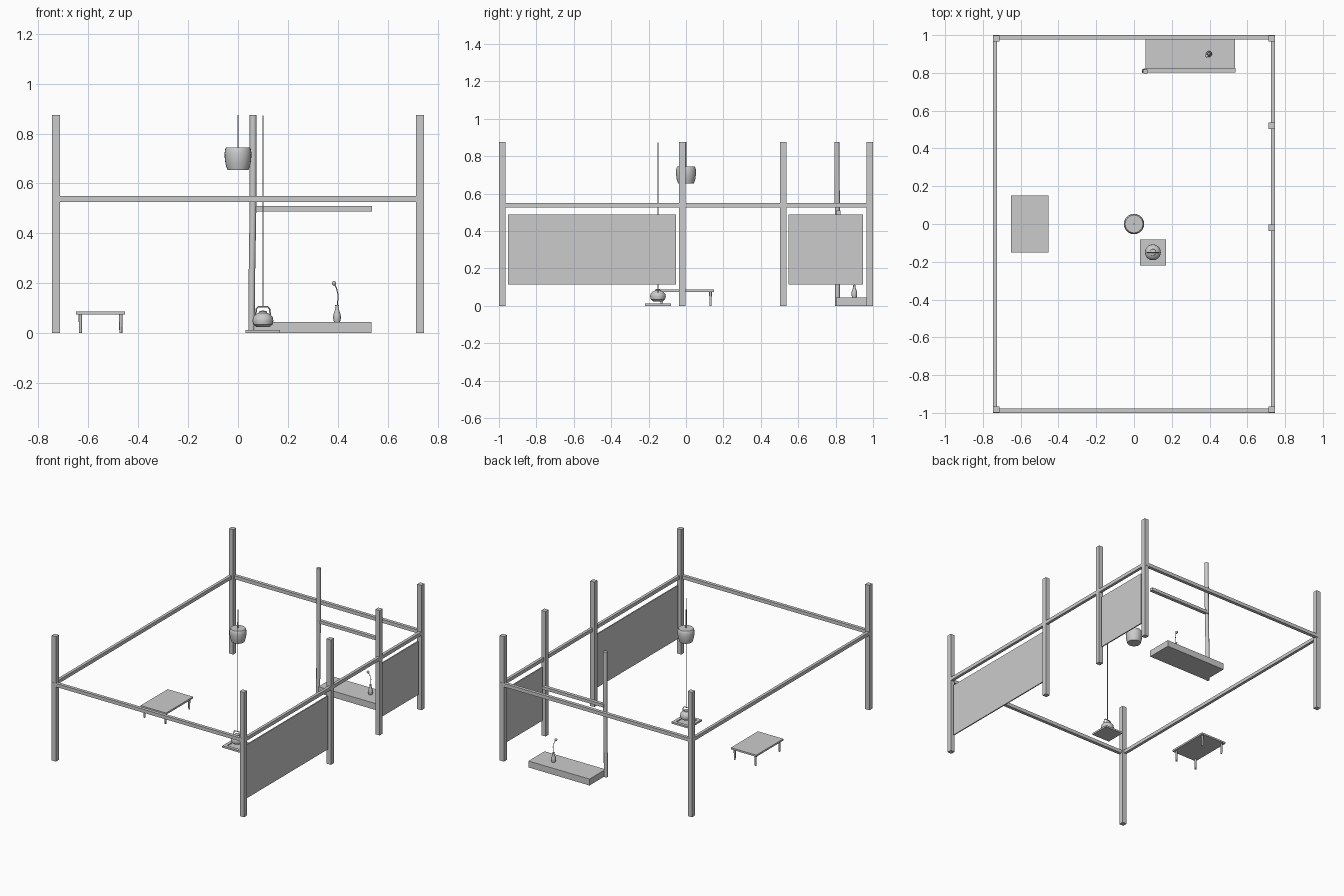
import bpy, bmesh, math
from mathutils import Vector

if "Cube" in bpy.data.objects:
    bpy.data.objects.remove(bpy.data.objects["Cube"])


def mesh_object(name, bm, smooth=False):
    me = bpy.data.meshes.new(name)
    bmesh.ops.recalc_face_normals(bm, faces=bm.faces)
    bm.to_mesh(me)
    bm.free()
    ob = bpy.data.objects.new(name, me)
    bpy.context.collection.objects.link(ob)
    if smooth:
        bpy.ops.object.select_all(action='DESELECT')
        ob.select_set(True)
        bpy.context.view_layer.objects.active = ob
        bpy.ops.object.shade_smooth_by_angle(angle=math.radians(35))
    return ob


def box(name, x, y, z):
    """Box from (min, max) pairs."""
    bm = bmesh.new()
    bmesh.ops.create_cube(bm, size=1)
    for v in bm.verts:
        v.co = [(a + b) / 2 + c * (b - a) for (a, b), c in zip((x, y, z), v.co)]
    return mesh_object(name, bm)


def lathe(name, x, y, profile, sides=24):
    """Closed turned body from (radius, z) points."""
    bm = bmesh.new()
    rings = [[bm.verts.new((x + r * math.cos(math.tau * i / sides),
                            y + r * math.sin(math.tau * i / sides), z))
              for i in range(sides)] for r, z in profile]
    for a, b in zip(rings, rings[1:]):
        for i in range(sides):
            j = (i + 1) % sides
            bm.faces.new((a[i], a[j], b[j], b[i]))
    bm.faces.new(rings[0])
    bm.faces.new(rings[-1])
    return mesh_object(name, bm, True)


def tube(name, points, radii, sides=8):
    """Round bar along a path, one radius per point."""
    pts = [Vector(p) for p in points]
    bm = bmesh.new()
    rings = []
    for k, p in enumerate(pts):
        t = (pts[min(k + 1, len(pts) - 1)] - pts[max(k - 1, 0)]).normalized()
        u = t.cross(Vector((0, 1, 0.01))).normalized()
        w = t.cross(u)
        rings.append([bm.verts.new(p + radii[k] * (u * math.cos(math.tau * i / sides)
                      + w * math.sin(math.tau * i / sides))) for i in range(sides)])
    for a, b in zip(rings, rings[1:]):
        for i in range(sides):
            j = (i + 1) % sides
            bm.faces.new((a[i], a[j], b[j], b[i]))
    bm.faces.new(rings[0])
    bm.faces.new(rings[-1])
    return mesh_object(name, bm, True)


# Room posts
P = 0.0165
posts = [(sx * 0.7295, sy * 0.982) for sx in (-1, 1) for sy in (-1, 1)]
posts += [(0.7295, -0.02), (0.7295, 0.52)]
for i, (x, y) in enumerate(posts):
    box(f"room_post_{i + 1}", (x - P, x + P), (y - P, y + P), (0, 0.875))

# Ring of beams, flush with the outer faces
BZ = (0.525, 0.549)
for s, side in ((-1, "left"), (1, "right")):
    box(f"{side}_beam", sorted((s * 0.746, s * 0.726)), (-1, 1), BZ)
for s, side in ((-1, "front"), (1, "back")):
    box(f"{side}_beam", (-0.746, 0.746), sorted((s * 1.0, s * 0.977)), BZ)

# Wall panels on the right
for name, y in (("front_wall_panel", (-0.952, -0.053)), ("back_wall_panel", (0.548, 0.947))):
    box(name, (0.727, 0.735), y, (0.113, 0.487))

# Alcove: platform, natural log post, lintel
box("alcove_platform", (0.062, 0.535), (0.802, 0.98), (0, 0.045))
tube("alcove_log_post",
     [(0.054, 0.81, 0), (0.056, 0.81, 0.25), (0.06, 0.809, 0.5), (0.061, 0.807, 0.875)],
     [0.013, 0.013, 0.0135, 0.014], 12)
box("alcove_lintel", (0.06, 0.538), (0.803, 0.827), (0.488, 0.509))

# Vase with a single flower
lathe("vase", 0.397, 0.9, [(0.012, 0.045), (0.0155, 0.058), (0.015, 0.072), (0.0085, 0.092),
                           (0.006, 0.104), (0.008, 0.112)], 16)
tube("flower_stem", [(0.397, 0.9, 0.10), (0.402, 0.899, 0.15), (0.395, 0.895, 0.18),
                     (0.385, 0.89, 0.2)], [0.002] * 4, 6)
bm = bmesh.new()
bmesh.ops.create_uvsphere(bm, u_segments=10, v_segments=7, radius=0.009)
bmesh.ops.translate(bm, vec=(0.385, 0.89, 0.2), verts=bm.verts)
mesh_object("flower_head", bm, True)

# Hanging lantern
lathe("lantern", 0, 0, [(0.043, 0.655), (0.050, 0.678), (0.053, 0.70), (0.054, 0.722),
                        (0.051, 0.738), (0.047, 0.745)])
tube("lantern_cord", [(0, 0, 0.74), (0, 0, 0.875)], [0.002, 0.002])

# Sunken hearth: base plate and raised rim
KX, KY = 0.1, -0.15
R, I = 0.069, 0.047
box("hearth_bed", (KX - R, KX + R), (KY - R, KY + R), (0, 0.006))
for s, side in ((-1, "front"), (1, "back")):
    box(f"hearth_rim_{side}", (KX - R, KX + R), sorted((KY + s * I, KY + s * R)), (0, 0.012))
for s, side in ((-1, "left"), (1, "right")):
    box(f"hearth_rim_{side}", sorted((KX + s * I, KX + s * R)), (KY - I, KY + I), (0, 0.012))

# Kettle hanging over the hearth
lathe("kettle", KX, KY, [(0.026, 0.024), (0.038, 0.034), (0.042, 0.05), (0.039, 0.064),
                         (0.028, 0.076), (0.017, 0.081), (0.016, 0.087), (0.005, 0.09)])
tube("kettle_handle", [(KX - 0.03, KY, 0.07), (KX - 0.026, KY, 0.098), (KX - 0.02, KY, 0.105),
                       (KX + 0.02, KY, 0.105), (KX + 0.026, KY, 0.098), (KX + 0.03, KY, 0.07)],
     [0.003] * 6)
tube("kettle_hanger", [(KX, KY, 0.105), (KX, KY, 0.872)], [0.0025, 0.0025])

# Low table
box("table_top", (-0.65, -0.453), (-0.15, 0.15), (0.074, 0.086))
for sx in (-1, 1):
    for sy in (-1, 1):
        lathe(f"table_leg_{sx}_{sy}", -0.551 + sx * 0.081, sy * 0.131,
              [(0.006, 0), (0.007, 0.076)], 12)
